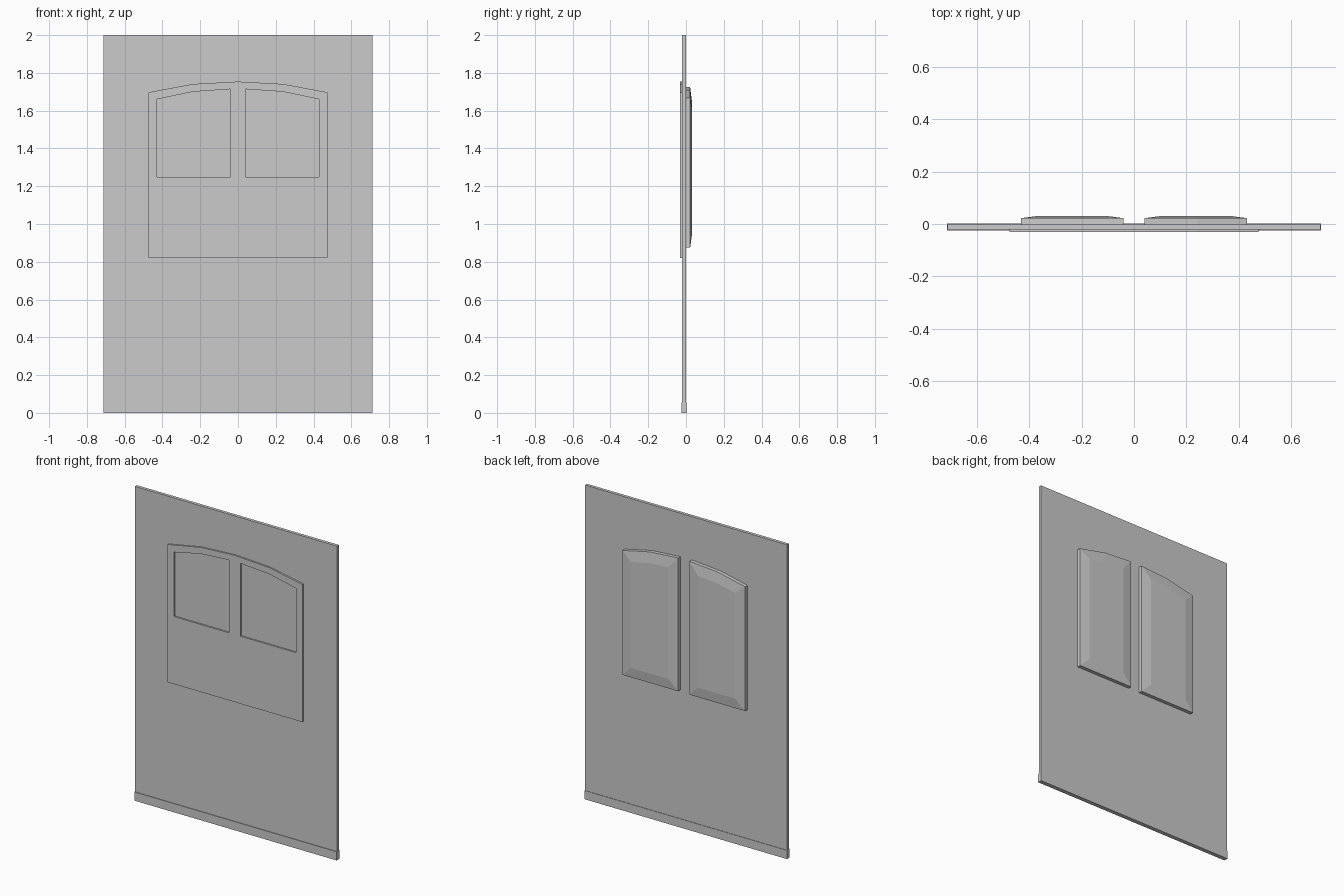
import bpy, bmesh

if "Cube" in bpy.data.objects:
    bpy.data.objects.remove(bpy.data.objects["Cube"])


def make(name, loops):
    """Solid skinned through matching loops of (x, y, z), capped at both ends."""
    bm = bmesh.new()
    rings = [[bm.verts.new(p) for p in loop] for loop in loops]
    n = len(rings[0])
    for a, b in zip(rings, rings[1:]):
        for i in range(n):
            j = (i + 1) % n
            bm.faces.new((a[i], a[j], b[j], b[i]))
    bm.faces.new(rings[0])
    bm.faces.new(rings[-1])
    bmesh.ops.recalc_face_normals(bm, faces=bm.faces)
    me = bpy.data.meshes.new(name)
    bm.to_mesh(me)
    bm.free()
    ob = bpy.data.objects.new(name, me)
    bpy.context.collection.objects.link(ob)
    return ob


def at(profile, y):
    return [(x, y, z) for x, z in profile]


def rect(w, z0, z1):
    return [(-w, z0), (w, z0), (w, z1), (-w, z1)]


def mirrored(profile, s):
    return [(x * s, z) for x, z in profile]


# Door slab and the kick strip along its foot
slab = rect(0.711, 0.02, 2.0)
make("door_slab", [at(slab, -0.021), at(slab, -0.001)])
foot = rect(0.713, 0.0, 0.055)
make("kick_strip", [at(foot, -0.025), at(foot, 0.002)])

# Arched front plate
arch = [(-0.475, 0.82), (0.475, 0.82), (0.475, 1.697), (0.24, 1.741),
        (0.0, 1.754), (-0.24, 1.741), (-0.475, 1.697)]
plate = make("front_plate", [at(arch, -0.031), at(arch, -0.0205)])

window = [(0.04, 1.25), (0.43, 1.25), (0.43, 1.66), (0.24, 1.70), (0.04, 1.714)]
outer = [(0.04, 0.875), (0.432, 0.875), (0.432, 1.667), (0.24, 1.709), (0.04, 1.724)]
inner = [(0.105, 0.94), (0.367, 0.94), (0.367, 1.615), (0.235, 1.642), (0.105, 1.652)]

for s, side in ((1, "right"), (-1, "left")):
    # Window recess cut in the front plate
    w = mirrored(window, s)
    cutter = make(side + "_window_cutter", [at(w, -0.06), at(w, 0.01)])
    cutter.hide_render = True
    cutter.hide_viewport = True
    cutter.display_type = 'WIRE'
    mod = plate.modifiers.new(side + "_window", 'BOOLEAN')
    mod.operation = 'DIFFERENCE'
    mod.solver = 'EXACT'
    mod.object = cutter

    # Raised back panel with sloped borders
    o, i = mirrored(outer, s), mirrored(inner, s)
    make(side + "_back_panel", [at(o, -0.010), at(o, 0.022), at(i, 0.031)])
